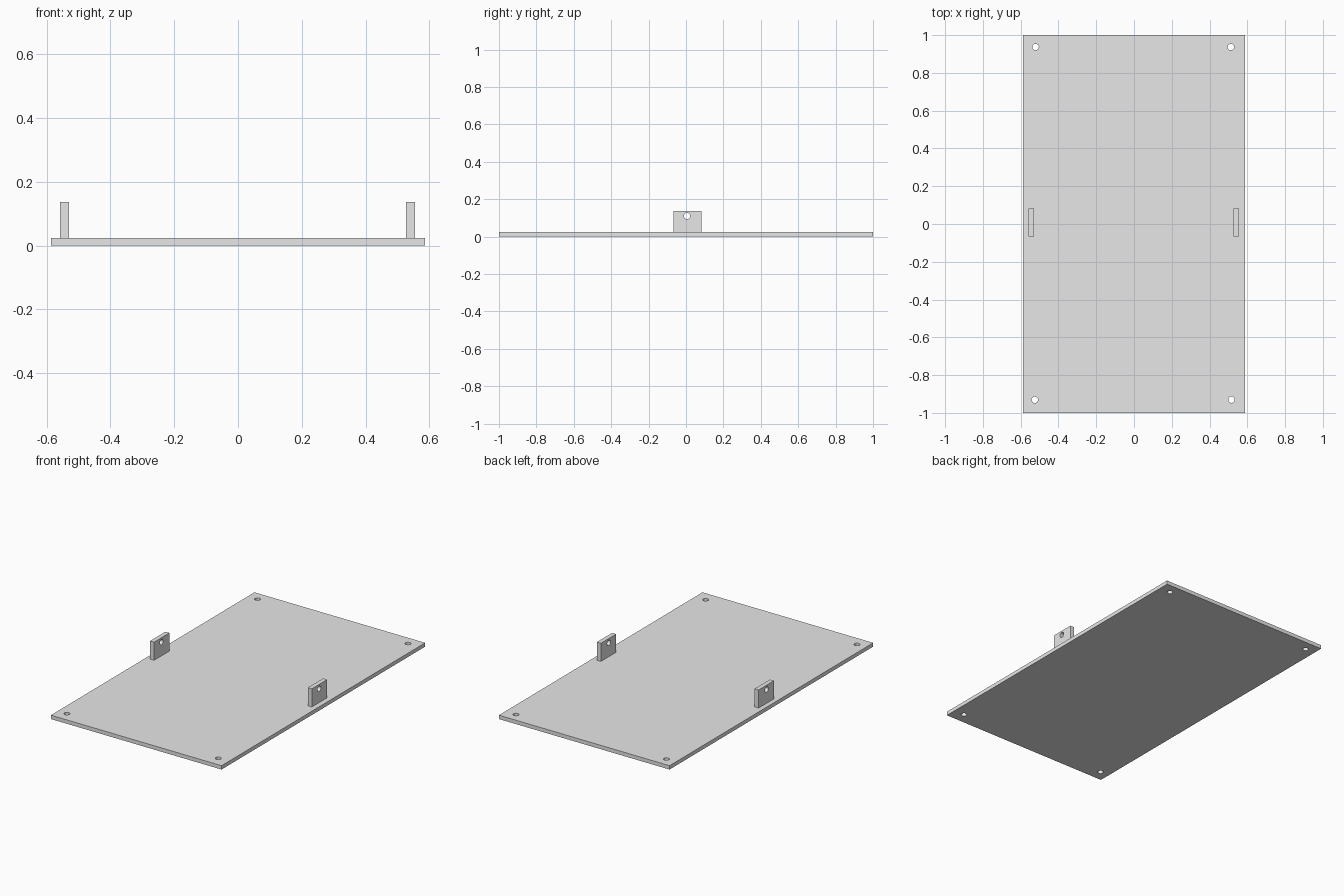
import bpy
from mathutils import Matrix

cube = bpy.data.objects.get("Cube")
if cube:
    bpy.data.objects.remove(cube, do_unlink=True)

GREY = (0.8, 0.8, 0.8, 1.0)
grey = bpy.data.materials.new("light_grey")
grey.use_nodes = True
grey.diffuse_color = GREY
grey.node_tree.nodes["Principled BSDF"].inputs["Base Color"].default_value = GREY


def box(name, low, high):
    centre = [(a + b) / 2 for a, b in zip(low, high)]
    size = [b - a for a, b in zip(low, high)]
    bpy.ops.mesh.primitive_cube_add(size=1, location=centre)
    obj = bpy.context.object
    obj.name = name
    obj.data.transform(Matrix.Diagonal((*size, 1)))
    obj.data.materials.append(grey)
    return obj


def drill(obj, centre, radius, rotation=(0, 0, 0)):
    """Cut a round hole through the part."""
    bpy.ops.mesh.primitive_cylinder_add(
        vertices=32, radius=radius, depth=0.2, location=centre, rotation=rotation)
    cutter = bpy.context.object
    cutter.name = obj.name + "_hole_cutter"
    cutter.data.materials.append(grey)
    cutter.hide_render = True
    bpy.context.view_layer.update()
    mod = obj.modifiers.new("hole", 'BOOLEAN')
    mod.object = cutter
    mod.operation = 'DIFFERENCE'
    mod.solver = 'EXACT'
    bpy.ops.object.select_all(action='DESELECT')
    obj.select_set(True)
    bpy.context.view_layer.objects.active = obj
    bpy.ops.object.modifier_apply(modifier=mod.name)
    bpy.data.objects.remove(cutter, do_unlink=True)


# Flat base plate with a screw hole near each corner
THICK = 0.024
plate = box("base_plate", (-0.587, -1, 0), (0.587, 1, THICK))
for x, y in ((-0.521, 0.937), (0.513, 0.937), (-0.525, -0.931), (0.516, -0.93)):
    drill(plate, (x, y, THICK / 2), 0.017)

# Upright mounting tabs, each with a cross hole
for name, x in (("right_tab", -0.544), ("left_tab", 0.541)):
    tab = box(name, (x - 0.014, -0.067, THICK), (x + 0.014, 0.083, 0.137))
    drill(tab, (x, 0.005, 0.11), 0.017, (0, 1.5708, 0))

# Smooth hole walls, crisp plate edges
for obj in bpy.data.objects:
    if obj.name in ("base_plate", "right_tab", "left_tab"):
        bpy.ops.object.select_all(action='DESELECT')
        obj.select_set(True)
        bpy.context.view_layer.objects.active = obj
        bpy.ops.object.shade_smooth_by_angle()
